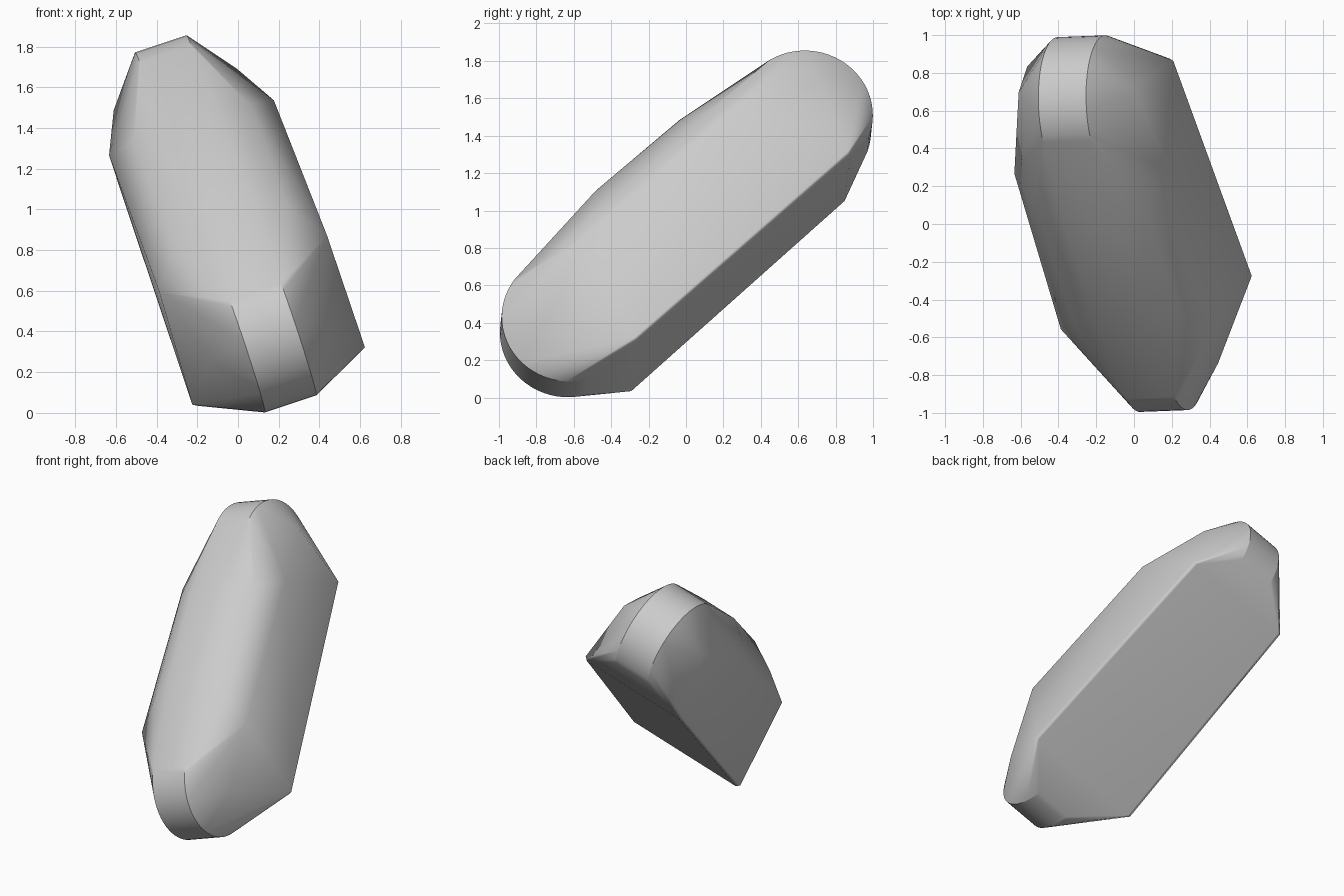
import bpy, bmesh, math
from mathutils import Matrix, Vector

cube = bpy.data.objects.get("Cube")
if cube:
    bpy.data.objects.remove(cube, do_unlink=True)

HALF_STRIP = 0.133
RADIUS = 0.36


def end_profile(corner, shoulder, facet, brow, crown, centre):
    """One side of one end, as (across, along, up) points in the body's frame."""
    width, length, floor = corner
    points = [(width, length, floor + 0.02), (width - 0.025, length, floor),
              shoulder, facet, brow, (HALF_STRIP, *crown)]
    # Rounded strip wrapping the end
    for i in range(25):
        ang = math.radians(-62 + 142 * i / 24)
        reach = math.copysign(RADIUS * math.cos(ang), length)
        points.append((HALF_STRIP, centre[0] + reach, centre[1] + RADIUS * math.sin(ang)))
    return points


lower_end = end_profile(corner=(0.447, -0.78, -0.383), shoulder=(0.435, -0.566, 0.23),
                        facet=(0.30, -0.995, 0.075), brow=(0.30, -0.40, 0.345),
                        crown=(-0.286, 0.447), centre=(-0.883, 0.023))
upper_end = end_profile(corner=(0.408, 0.785, -0.383), shoulder=(0.427, 0.523, 0.185),
                        facet=(0.32, 0.973, 0.04), brow=(0.30, 0.40, 0.33),
                        crown=(0.32, 0.434), centre=(0.834, 0.001))

# Mirror both ends across the body and wrap in a convex skin
bm = bmesh.new()
for side in (-1, 1):
    for x, y, z in lower_end + upper_end:
        bm.verts.new((side * x, y, z))
hull = bmesh.ops.convex_hull(bm, input=bm.verts[:])
loose = {g for g in hull["geom_interior"] + hull["geom_unused"]
         if isinstance(g, bmesh.types.BMVert)}
bmesh.ops.delete(bm, geom=list(loose), context="VERTS")
bmesh.ops.dissolve_limit(bm, angle_limit=math.radians(0.5),
                         verts=bm.verts[:], edges=bm.edges[:])
bmesh.ops.recalc_face_normals(bm, faces=bm.faces[:])

# Smooth shading, with a crease along both sides of each end strip
for f in bm.faces:
    f.smooth = True
for e in bm.edges:
    a, b = (v.co for v in e.verts)
    along_strip = abs(a.x - b.x) < 0.01 and abs(abs(a.x) - HALF_STRIP) < 0.01
    if along_strip and min(abs(a.y), abs(b.y)) > 0.87 and a.y * b.y > 0:
        e.smooth = False

# Lean the body into place
across = Vector((0.948, 0.036, 0.316)).normalized()
along = Vector((-0.241, 0.728, 0.642))
along = (along - across * along.dot(across)).normalized()
up = across.cross(along)
lean = Matrix((across, along, up)).transposed().to_4x4()
bm.transform(Matrix.Translation((-0.064, 0.028, 0.936)) @ lean)

mesh = bpy.data.meshes.new("stone_body")
bm.to_mesh(mesh)
bm.free()
body = bpy.data.objects.new("stone_body", mesh)
bpy.context.collection.objects.link(body)
normals = body.modifiers.new("weighted_normals", "WEIGHTED_NORMAL")
normals.keep_sharp = True

# Plain grey finish
grey = bpy.data.materials.new("plain_grey")
grey.use_nodes = True
colour = (0.6, 0.6, 0.6, 1)
grey.diffuse_color = colour
grey.node_tree.nodes["Principled BSDF"].inputs["Base Color"].default_value = colour
mesh.materials.append(grey)
